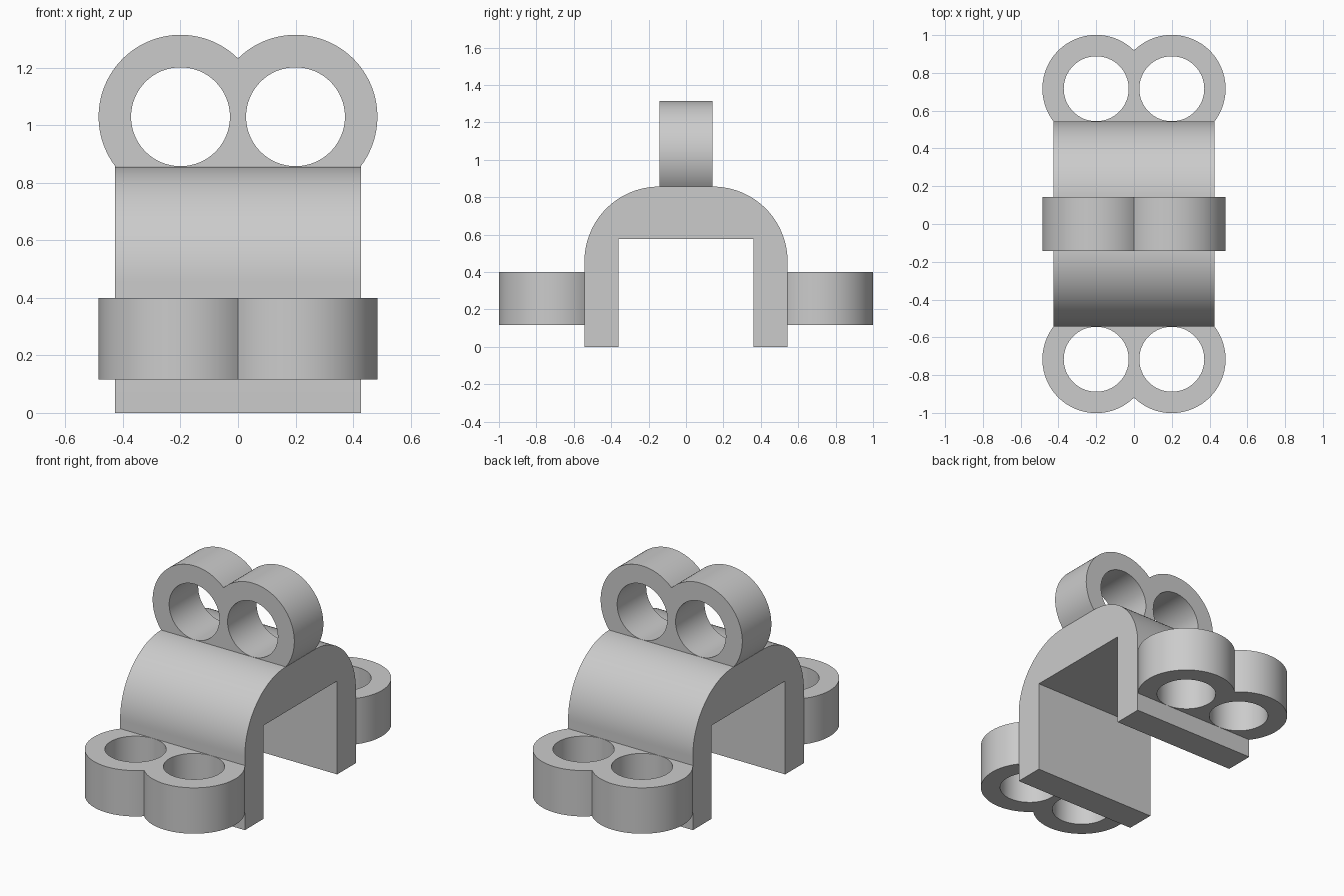
import bpy, bmesh, math

if "Cube" in bpy.data.objects:
    bpy.data.objects.remove(bpy.data.objects["Cube"])

grey = bpy.data.materials.new("light_grey")
grey.diffuse_color = (0.6, 0.6, 0.6, 1)
grey.use_nodes = True
grey.node_tree.nodes["Principled BSDF"].inputs["Base Color"].default_value = grey.diffuse_color

HALF_W = 0.427            # body half width (x)
WALL, TOP = 0.543, 0.857  # body outer wall (y) and top (z)
R, HOLE, CX, CY = 0.285, 0.172, 0.2, 0.173   # lug rings


def arc(cx, cy, r, a0, a1, n):
    return [(cx + r * math.cos(a0 + (a1 - a0) * i / n),
             cy + r * math.sin(a0 + (a1 - a0) * i / n)) for i in range(n + 1)]


def extruded(name, outlines, half_depth, loc, rot):
    """Fill closed outlines (inner ones become holes) and extrude both ways."""
    cu = bpy.data.curves.new(name, 'CURVE')
    cu.dimensions, cu.fill_mode, cu.extrude = '2D', 'BOTH', half_depth
    for pts in outlines:
        sp = cu.splines.new('POLY')
        sp.points.add(len(pts) - 1)
        for p, (x, y) in zip(sp.points, pts):
            p.co = (x, y, 0, 1)
        sp.use_cyclic_u = True
    ob = bpy.data.objects.new(name, cu)
    bpy.context.collection.objects.link(ob)
    bpy.ops.object.select_all(action='DESELECT')
    ob.select_set(True)
    bpy.context.view_layer.objects.active = ob
    bpy.ops.object.convert(target='MESH')
    ob = bpy.context.view_layer.objects.active
    # Weld caps to walls
    bm = bmesh.new()
    bm.from_mesh(ob.data)
    bmesh.ops.remove_doubles(bm, verts=bm.verts, dist=1e-5)
    bmesh.ops.recalc_face_normals(bm, faces=bm.faces)
    bm.to_mesh(ob.data)
    bm.free()
    ob.data.materials.clear()
    ob.data.materials.append(grey)
    ob.location, ob.rotation_euler = loc, rot
    bpy.ops.object.shade_smooth_by_angle(angle=math.radians(30))
    return ob


# Arched body: rounded outside, square channel inside
half = [(0.36, 0.578), (0.36, 0), (WALL, 0)] + arc(WALL - 0.4, TOP - 0.4, 0.4, 0, math.pi / 2, 32)
body = half + [(-x, y) for x, y in reversed(half)]
extruded("arched_body", [body], HALF_W, (0, 0, 0), (math.pi / 2, 0, math.pi / 2))

# Double-ring lugs: two merged discs cut off at the base, with two holes
right = arc(CX, CY, R, -math.asin(CY / R), math.acos(-CX / R), 48)
outline = right + [(-x, y) for x, y in reversed(right[:-1])]
holes = [arc(s * CX, CY, HOLE, 0, 2 * math.pi, 64)[:-1] for s in (1, -1)]
for name, loc, rot in (
        ("top_lug", (0, 0, TOP), (math.pi / 2, 0, 0)),
        ("front_lug", (0, -WALL, 0.258), (0, 0, math.pi)),
        ("back_lug", (0, WALL, 0.258), (0, 0, 0))):
    extruded(name, [outline] + holes, 0.142, loc, rot)
